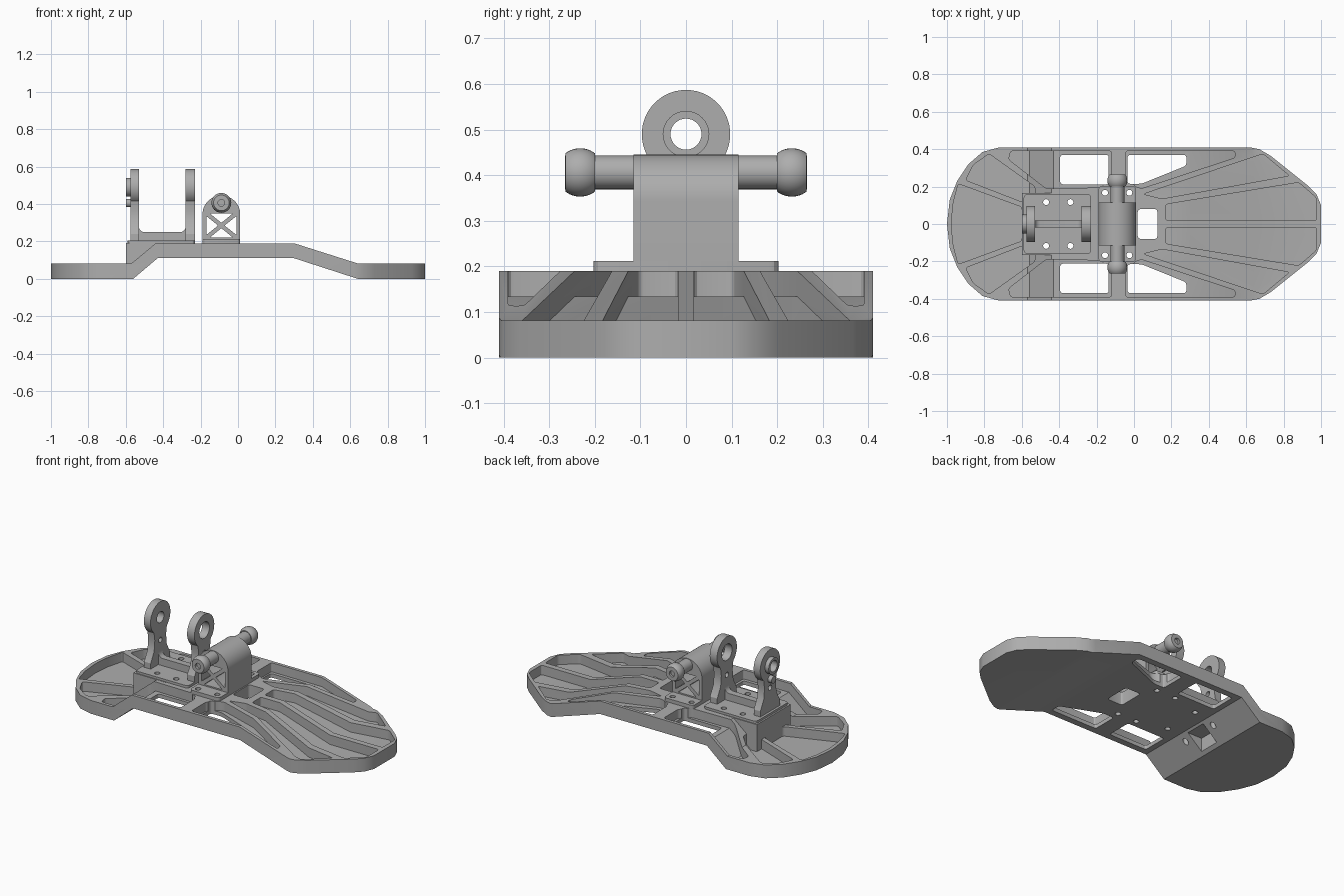
import bpy, bmesh, math
from mathutils import Vector

cube = bpy.data.objects.get("Cube")
if cube:
    bpy.data.objects.remove(cube, do_unlink=True)

grey = bpy.data.materials.new("machined_grey")
grey.use_nodes = True
grey.diffuse_color = (0.42, 0.42, 0.42, 1)
grey.node_tree.nodes["Principled BSDF"].inputs["Base Color"].default_value = (0.42, 0.42, 0.42, 1)


def make(name, bm):
    bmesh.ops.recalc_face_normals(bm, faces=bm.faces[:])
    mesh = bpy.data.meshes.new(name)
    bm.to_mesh(mesh)
    bm.free()
    mesh.materials.append(grey)
    obj = bpy.data.objects.new(name, mesh)
    bpy.context.collection.objects.link(obj)
    return obj


def add_prism(bm, pts, axis, lo, hi, r=0):
    """Extrude a 2D polygon along an axis, optionally rounding its corners."""
    place = {"x": lambda a, b, t: (t, a, b),
             "y": lambda a, b, t: (a, t, b),
             "z": lambda a, b, t: (a, b, t)}[axis]
    low = [bm.verts.new(place(a, b, lo)) for a, b in pts]
    high = [bm.verts.new(place(a, b, hi)) for a, b in pts]
    bm.faces.new(low[::-1])
    bm.faces.new(high)
    for i in range(len(pts)):
        j = (i + 1) % len(pts)
        bm.faces.new((low[i], low[j], high[j], high[i]))
    if r:
        edges = [bm.edges.get((a, b)) for a, b in zip(low, high)]
        bmesh.ops.bevel(bm, geom=edges, offset=r, segments=3, profile=0.5,
                        affect="EDGES", clamp_overlap=True)


def prism(name, shapes, axis, lo, hi, r=0):
    bm = bmesh.new()
    for pts in shapes:
        add_prism(bm, pts, axis, lo, hi, r)
    return make(name, bm)


def boolean(obj, other, op, keep=False):
    mod = obj.modifiers.new(op, "BOOLEAN")
    mod.object, mod.operation, mod.solver = other, op, "EXACT"
    dg = bpy.context.evaluated_depsgraph_get()
    mesh = bpy.data.meshes.new_from_object(obj.evaluated_get(dg))
    obj.modifiers.clear()
    obj.data = mesh
    if not keep:
        bpy.data.objects.remove(other, do_unlink=True)


def arc(cx, cy, r, a0=0, a1=360, n=32):
    """Points on an arc; a full circle leaves out the repeated end."""
    last = n if a1 - a0 >= 360 else n - 1
    angles = [math.radians(a0 + (a1 - a0) * i / last) for i in range(n)]
    return [(cx + r * math.cos(a), cy + r * math.sin(a)) for a in angles]


def flip(pts):
    return [(a, -b) for a, b in reversed(pts)]


def rect(x0, x1, y0, y1):
    return [(x0, y0), (x1, y0), (x1, y1), (x0, y1)]


def both(shapes):
    return shapes + [flip(s) for s in shapes]


# Sole: side profile crossed with the plan outline
under = [(-1.1, 0), (-0.56, 0), (-0.43, 0.11), (0.30, 0.11), (0.64, 0), (1.1, 0)]
over = [(1.1, 0.082), (0.64, 0.082), (0.30, 0.19), (-0.44, 0.19), (-0.57, 0.082), (-1.1, 0.082)]
half = [(-0.985, 0.13), (-0.945, 0.23), (-0.885, 0.32), (-0.81, 0.385), (-0.72, 0.41),
        (0.62, 0.41), (0.67, 0.4), (0.73, 0.365), (0.93, 0.205), (0.975, 0.16), (1, 0.1)]
sole = prism("foot_sole", [under + over], "y", -0.6, 0.6)
outline = prism("outline", [[(-1, 0)] + half + flip(half)], "z", -0.5, 0.5)
boolean(sole, outline, "INTERSECT")

# Pockets between the ribs, with a floor that follows the underside
heel_edge = [(-0.6, 0.09), (-0.94, 0.215), (-0.967, 0.11)]
heel_mid = heel_edge + [(-0.977, 0)] + flip(heel_edge)
heel_side = [(-0.9, 0.235), (-0.86, 0.315), (-0.775, 0.375), (-0.53, 0.2), (-0.53, 0.15), (-0.59, 0.115)]
rear_side = [(-0.66, 0.39), (-0.12, 0.39), (-0.12, 0.25), (-0.18, 0.195), (-0.47, 0.19), (-0.67, 0.345)]
mid_side = [(-0.045, 0.39), (0.54, 0.39), (0.54, 0.355), (0.04, 0.19), (0.01, 0.2), (-0.045, 0.25)]
toe_side = [(0.05, 0.16), (0.69, 0.375), (0.83, 0.258), (0.15, 0.135)]
toe_mid = [(0.17, 0.105), (0.88, 0.222), (0.975, 0.14), (0.975, 0.018), (0.17, 0.018)]
pockets = prism("pockets", [heel_mid] + both([heel_side, rear_side, mid_side, toe_side, toe_mid]),
                "z", -0.5, 0.5, 0.012)
above = [(x, z + 0.024) for x, z in under] + [(1.1, 0.8), (-1.1, 0.8)]
boolean(pockets, prism("above_floor", [above], "y", -0.7, 0.7), "INTERSECT")
boolean(sole, pockets, "DIFFERENCE")

# Heel block under the yoke
block = prism("heel_block", [[(-0.6, 0.015), (-0.55, 0.015), (-0.43, 0.117), (-0.38, 0.12),
                              (-0.38, 0.191), (-0.6, 0.191)]], "y", -0.165, 0.165)
boolean(sole, block, "UNION")

# Openings through the sole, and a notch under the heel slope
window = rect(-0.395, -0.135, 0.212, 0.37)
window_front = [(-0.035, 0.37), (0.28, 0.37), (0.28, 0.312), (0.04, 0.215), (-0.035, 0.215)]
openings = prism("openings", both([window, window_front]) + [rect(0.02, 0.125, -0.08, 0.08)],
                 "z", -0.5, 0.5, 0.015)
boolean(sole, openings, "DIFFERENCE")
boolean(sole, prism("notch", [rect(-0.54, -0.42, -0.065, 0.065)], "z", -0.1, 0.1), "DIFFERENCE")

# Mounting plates for the yoke and the ball bracket
yoke_plate = prism("yoke_plate", [rect(-0.59, -0.23, -0.16, 0.16)], "z", 0.188, 0.205, 0.02)
flange = prism("bracket_flange", [rect(-0.19, 0.012, -0.203, 0.203)], "z", 0.188, 0.212, 0.02)

# Screw holes through plates and sole
drills = prism("drills", [arc(x, s * y, 0.016, n=16) for s in (-1, 1)
                          for x, y in ((-0.47, 0.117), (-0.34, 0.117), (-0.155, 0.167), (-0.025, 0.167))],
               "z", -0.5, 0.6)
for part in (sole, yoke_plate, flange):
    boolean(part, drills, "DIFFERENCE", keep=True)
bpy.data.objects.remove(drills, do_unlink=True)

# Yoke ears with bored eyes
foot_r = [(0.055, 0.365), (0.062, 0.3), (0.095, 0.24), (0.095, 0.19)]
ear = arc(0, 0.49, 0.097, -50, 230) + [(-y, z) for y, z in foot_r] + foot_r[::-1]
for name, x0, x1, bore in (("front_ear", -0.28, -0.23, 0.05), ("rear_ear", -0.575, -0.53, 0.034)):
    obj = prism(name, [ear], "x", x0, x1)
    cuts = [arc(0, 0.49, bore), arc(0, 0.35, 0.016, n=16)]
    boolean(obj, prism("bore", cuts, "x", x0 - 0.1, x1 + 0.1), "DIFFERENCE")

# Rear bearing ring and stop
ring = prism("bearing_ring", [arc(0, 0.49, 0.05)], "x", -0.6, -0.574)
boolean(ring, prism("bore", [arc(0, 0.49, 0.034)], "x", -0.7, -0.5), "DIFFERENCE")
prism("bearing_stop", [arc(0, 0.405, 0.022, n=20)], "x", -0.6, -0.574)

# Web joining the ears
web = [(-0.54, 0.2), (-0.27, 0.2), (-0.27, 0.29)] + arc(-0.31, 0.28, 0.03, 0, -90, 6) \
    + arc(-0.5, 0.28, 0.03, 270, 180, 6) + [(-0.54, 0.29)]
prism("yoke_web", [web], "y", -0.02, 0.02)

# Arched bracket with cross-braced openings
bracket = prism("arched_bracket", [[(-0.19, 0.2), (0.012, 0.2)] + arc(-0.089, 0.344, 0.101, 0, 180)],
                "y", -0.115, 0.115)
cx = -0.089
side = [(cx - 0.08, 0.235), (cx - 0.08, 0.335), (cx - 0.017, 0.285)]
braces = [side, [(2 * cx - x, z) for x, z in side],
          [(cx - 0.062, 0.22), (cx + 0.062, 0.22), (cx, 0.271)],
          [(cx - 0.062, 0.35), (cx + 0.062, 0.35), (cx, 0.299)]]
boolean(bracket, prism("brace_cuts", braces, "y", -0.3, 0.3, 0.004), "DIFFERENCE")

# Cross shaft with flattened ball ends and sockets, turned about its axis
turned = [(0, 0.25), (0.018, 0.25), (0.018, 0.265)]
turned += [(r, y) for r, y in arc(0, 0.232, 0.053, -38, 38, 13)][::-1] + [(0.037, 0.2)]
turned += [(r, -y) for r, y in reversed(turned)]
bm = bmesh.new()
axis_pt = Vector((cx, 0, 0.406))
verts = [bm.verts.new(axis_pt + Vector((r, y, 0))) for r, y in turned]
edges = [bm.edges.new(pair) for pair in zip(verts, verts[1:])]
bmesh.ops.spin(bm, geom=verts + edges, cent=axis_pt, axis=(0, 1, 0),
               angle=math.tau, steps=32, use_duplicate=False)
bmesh.ops.remove_doubles(bm, verts=bm.verts[:], dist=0.0001)
make("ball_shaft", bm)

# Smooth round surfaces, crisp edges
for obj in bpy.context.collection.objects:
    if obj.type == "MESH" and grey.name in obj.data.materials:
        obj.data.polygons.foreach_set("use_smooth", [True] * len(obj.data.polygons))
        obj.data.set_sharp_from_angle(angle=math.radians(28))
